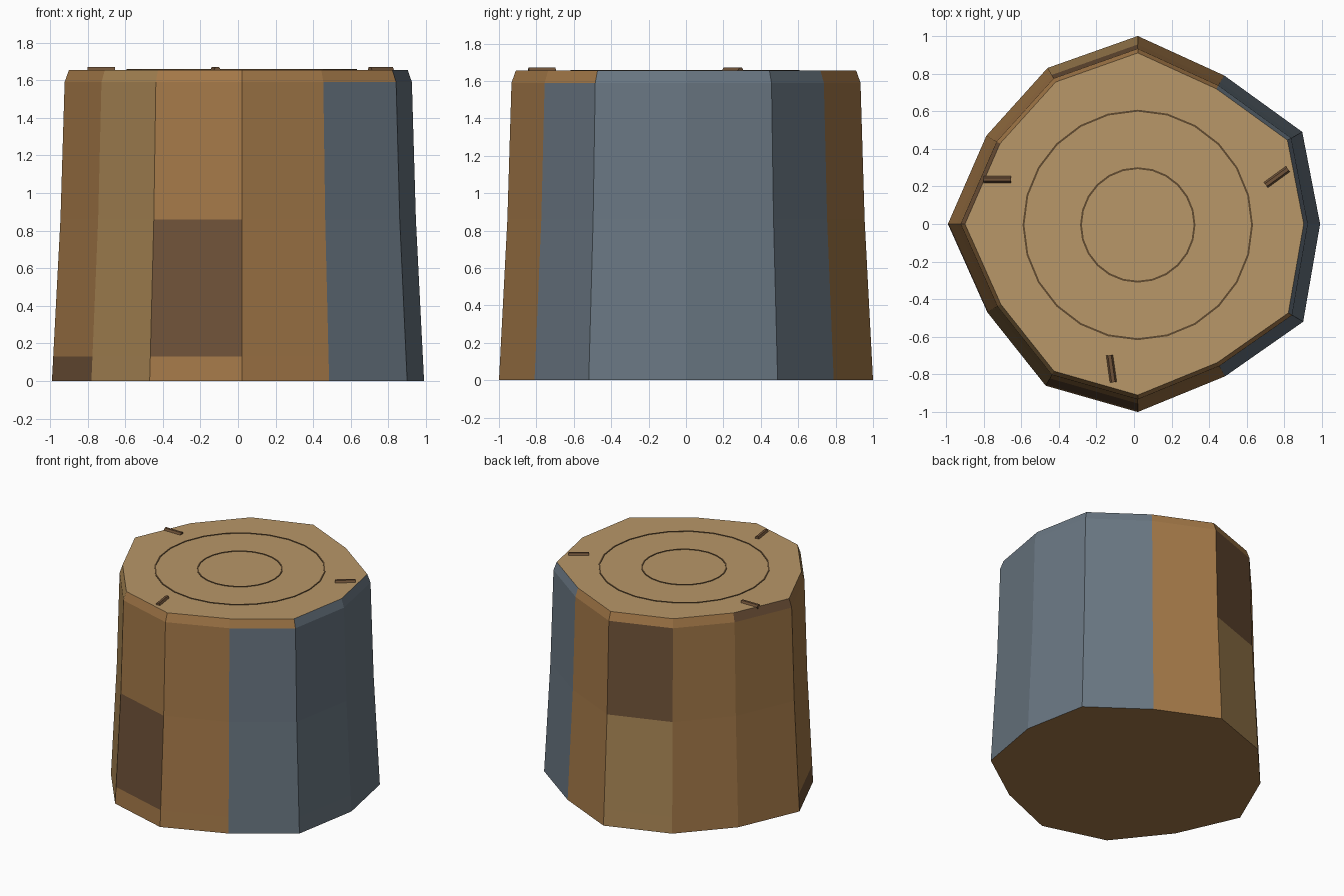
import bpy, bmesh
from math import sin, cos, pi, radians
from mathutils import Matrix, Vector

if "Cube" in bpy.data.objects:
    bpy.data.objects.remove(bpy.data.objects["Cube"])

CX, TOP = 0.02, 1.655


def mat(name, rgb):
    m = bpy.data.materials.new(name)
    m.diffuse_color = (*rgb, 1)
    m.use_nodes = True
    m.node_tree.nodes["Principled BSDF"].inputs["Base Color"].default_value = m.diffuse_color
    return m


BARK = mat("bark", (0.37, 0.19, 0.065))
LIGHT = mat("light_bark", (0.39, 0.235, 0.088))
DARK = mat("dark_bark", (0.16, 0.085, 0.04))
SLATE = mat("slate_bark", (0.14, 0.18, 0.22))
WOOD = mat("cut_wood", (0.48, 0.31, 0.14))
LINE = mat("grain", (0.12, 0.07, 0.03))


def finish(bm, name, mats):
    bmesh.ops.recalc_face_normals(bm, faces=bm.faces)
    me = bpy.data.meshes.new(name)
    bm.to_mesh(me)
    bm.free()
    for m in mats:
        me.materials.append(m)
    ob = bpy.data.objects.new(name, me)
    bpy.context.collection.objects.link(ob)
    return ob


# Trunk: irregular twelve-sided rings, tapering upward with a chamfered rim
outline = [(.99, 0), (.895, .49), (.48, .79), (.02, 1), (-.46, .83), (-.785, .47),
           (-.99, 0), (-.78, -.47), (-.47, -.86), (.02, -1), (.485, -.81), (.90, -.52)]
levels = [(0, 1), (.13, .993), (.86, .955), (1.59, .933), (TOP, .91)]
bm = bmesh.new()
rings = [[bm.verts.new((CX + (x - CX) * s, y * s, z)) for x, y in outline]
         for z, s in levels]
patches = {(0, 6): 2, (1, 8): 2, (2, 3): 2, (3, 5): 2, (3, 10): 0}
for k in range(4):
    for i in range(12):
        j = (i + 1) % 12
        f = bm.faces.new((rings[k][i], rings[k][j], rings[k + 1][j], rings[k + 1][i]))
        base = 3 if i in (0, 1, 10, 11) else 1 if i == 7 or (i == 3 and k < 2) else 0
        f.material_index = patches.get((k, i), base)
bm.faces.new(rings[0][::-1])
bm.faces.new(rings[4]).material_index = 4
finish(bm, "stump_trunk", [BARK, LIGHT, DARK, SLATE, WOOD])


# Thin growth rings lying on the cut top
def growth_ring(name, radius, n=24, t=0.005):
    bm = bmesh.new()
    loops = []
    for i in range(n):
        a = 2 * pi * i / n
        loops.append([bm.verts.new((CX + (radius + dr) * cos(a), (radius + dr) * sin(a) - .005, TOP + dz))
                      for dr, dz in ((-t, -t), (t, -t), (t, t * .8), (-t, t * .8))])
    for i in range(n):
        p, q = loops[i], loops[(i + 1) % n]
        for k in range(4):
            bm.faces.new((p[k], q[k], q[(k + 1) % 4], p[(k + 1) % 4]))
    finish(bm, name, [LINE])


growth_ring("inner_growth_ring", 0.302)
growth_ring("outer_growth_ring", 0.608)

# Short six-sided cracks half sunk in the top near the rim
for n, (x, y, deg) in enumerate([(-.728, .237, 0), (.76, .25, 36), (-.12, -.77, -82)]):
    bm = bmesh.new()
    bmesh.ops.create_cone(bm, cap_ends=True, segments=6, radius1=.018, radius2=.018, depth=.145)
    bm.transform(Matrix.Translation((x, y, TOP)) @ Matrix.Rotation(radians(deg), 4, 'Z')
                 @ Matrix.Rotation(pi / 2, 4, 'Y'))
    finish(bm, f"top_crack_{n + 1}", [DARK])
